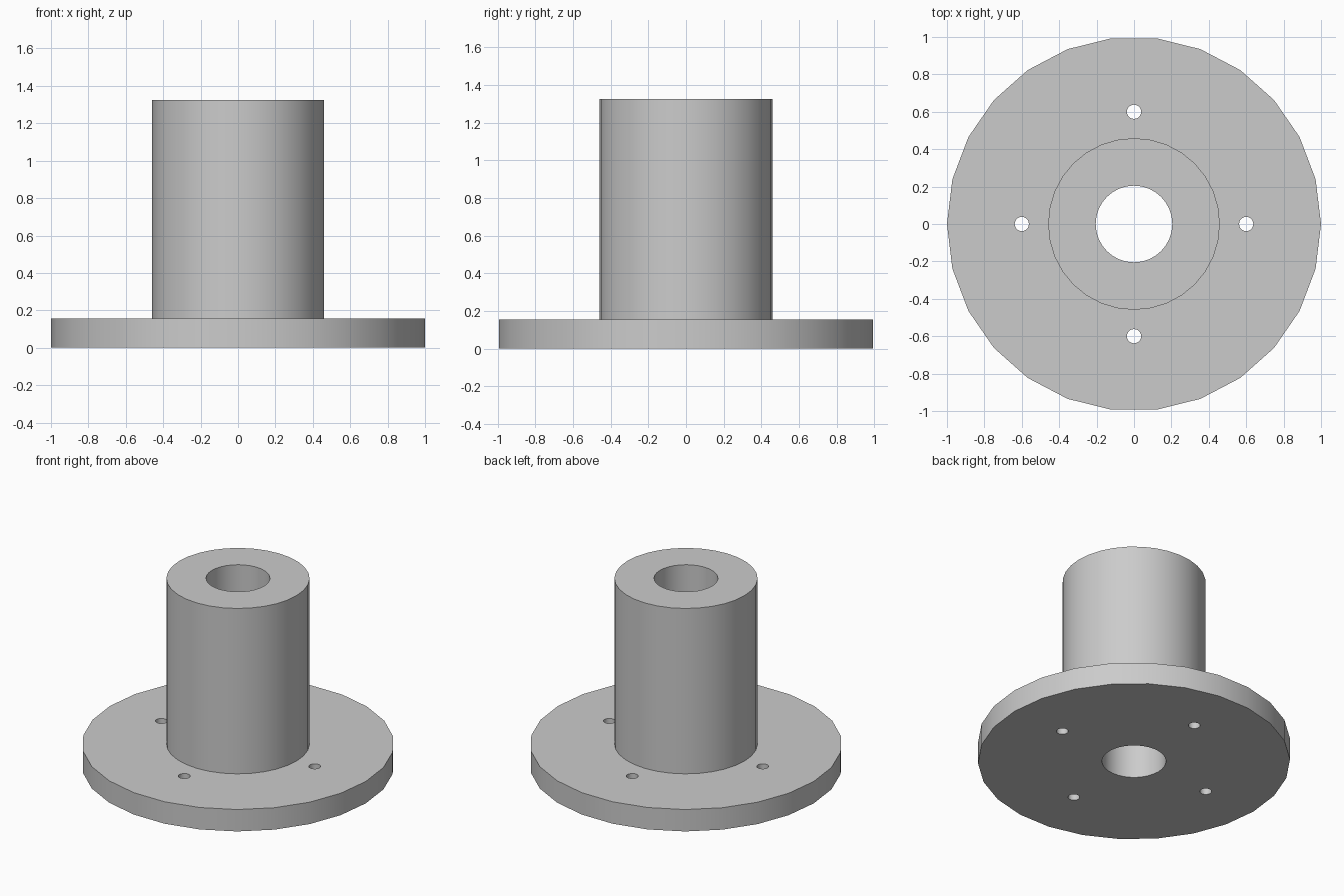
import bpy
import math

if "Cube" in bpy.data.objects:
    bpy.data.objects.remove(bpy.data.objects["Cube"], do_unlink=True)

FLANGE_TOP = 0.155
HUB_TOP = 1.325

grey = bpy.data.materials.new("plain_grey")
grey.use_nodes = True
colour = (0.6, 0.6, 0.6, 1)
grey.diffuse_color = colour
grey.node_tree.nodes["Principled BSDF"].inputs["Base Color"].default_value = colour


def cylinder(name, radius, bottom, top, sides, x=0, y=0):
    """Upright cylinder with its first corner on the +x axis."""
    bpy.ops.mesh.primitive_cylinder_add(
        vertices=sides, radius=radius, depth=top - bottom,
        location=(x, y, (bottom + top) / 2), rotation=(0, 0, math.pi / 2))
    obj = bpy.context.object
    obj.name = name
    bpy.ops.object.transform_apply(location=True, rotation=True, scale=True)
    obj.data.materials.append(grey)
    return obj


def combine(target, tool, operation):
    """Apply a boolean and remove the tool object."""
    mod = target.modifiers.new(operation.lower(), "BOOLEAN")
    mod.object = tool
    mod.operation = operation
    mod.solver = "EXACT"
    bpy.context.view_layer.objects.active = target
    bpy.ops.object.modifier_apply(modifier=mod.name)
    bpy.data.objects.remove(tool, do_unlink=True)


# Round base flange with the hub rising from it
body = cylinder("flanged_hub", 1.0, 0, FLANGE_TOP, 26)
combine(body, cylinder("hub", 0.459, FLANGE_TOP / 2, HUB_TOP, 32), "UNION")

# Central bore through the full height
combine(body, cylinder("bore_cutter", 0.205, -0.1, HUB_TOP + 0.1, 32), "DIFFERENCE")

# Four bolt holes around the hub
for i in range(4):
    a = i * math.pi / 2
    hole = cylinder("bolt_hole_cutter", 0.038, -0.1, FLANGE_TOP + 0.1, 24,
                    0.6 * math.cos(a), 0.6 * math.sin(a))
    combine(body, hole, "DIFFERENCE")

# Smooth walls, crisp rims
bpy.ops.object.select_all(action="DESELECT")
body.select_set(True)
bpy.context.view_layer.objects.active = body
bpy.ops.object.shade_smooth_by_angle(angle=math.radians(35))
